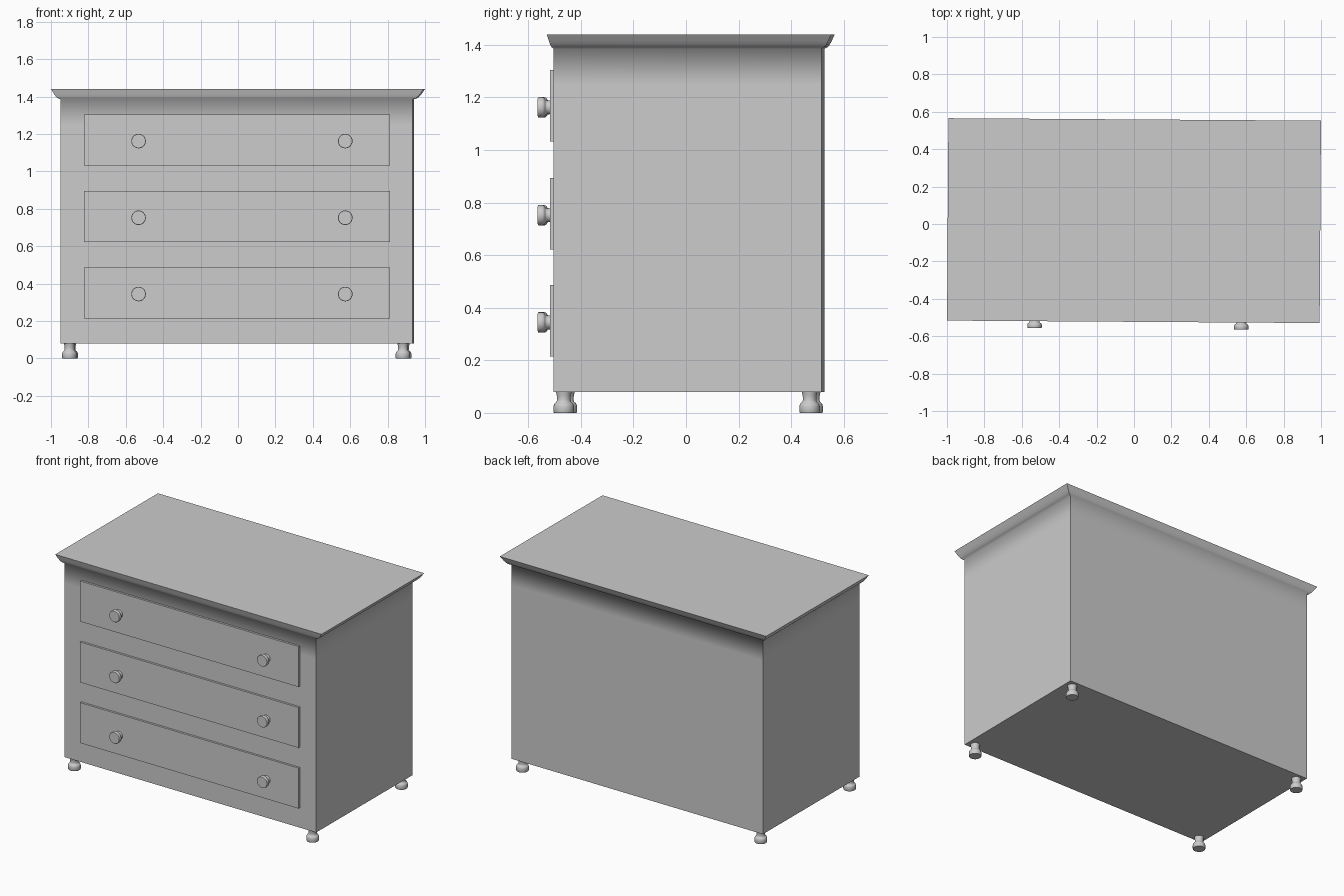
import bpy, bmesh, math
from mathutils import Matrix

if "Cube" in bpy.data.objects:
    bpy.data.objects.remove(bpy.data.objects["Cube"])

# The whole piece is turned very slightly about z
TURN = Matrix.Rotation(math.radians(-0.38), 4, 'Z')


def finish(name, bm):
    bmesh.ops.recalc_face_normals(bm, faces=bm.faces)
    bm.transform(TURN)
    mesh = bpy.data.meshes.new(name)
    bm.to_mesh(mesh)
    bm.free()
    obj = bpy.data.objects.new(name, mesh)
    bpy.context.collection.objects.link(obj)
    return obj


def box(name, x0, x1, y0, y1, z0, z1):
    bm = bmesh.new()
    bmesh.ops.create_cube(bm, size=1)
    bm.transform(Matrix.Translation(((x0 + x1) / 2, (y0 + y1) / 2, (z0 + z1) / 2))
                 @ Matrix.Diagonal((x1 - x0, y1 - y0, z1 - z0, 1)))
    return finish(name, bm)


def turned(name, profile, matrix, sides=24):
    """Lathe a (radius, height) profile and close both ends."""
    bm = bmesh.new()
    rings = [[bm.verts.new((r * math.cos(math.tau * i / sides),
                            r * math.sin(math.tau * i / sides), h))
              for i in range(sides)] for r, h in profile]
    for a, b in zip(rings, rings[1:]):
        for i in range(sides):
            j = (i + 1) % sides
            bm.faces.new((a[i], a[j], b[j], b[i]))
    bm.faces.new(rings[0])
    bm.faces.new(rings[-1])
    bm.transform(matrix)
    obj = finish(name, bm)
    bpy.context.view_layer.objects.active = obj
    obj.select_set(True)
    bpy.ops.object.shade_smooth_by_angle(angle=math.radians(50))
    obj.select_set(False)


# Case with flared cornice: rectangles stacked in z, blended from body to top
body = (-0.945, 0.937, -0.497, 0.521)
top = (-0.996, 0.996, -0.523, 0.559)
sections = [(0, 0.08), (0, 1.25), (0, 1.385), (0.3, 1.391), (0.5, 1.40),
            (0.72, 1.416), (1, 1.44)]
bm = bmesh.new()
rings = []
for t, z in sections:
    x0, x1, y0, y1 = (a + (b - a) * t for a, b in zip(body, top))
    rings.append([bm.verts.new((x, y, z))
                  for x, y in ((x0, y0), (x1, y0), (x1, y1), (x0, y1))])
for a, b in zip(rings, rings[1:]):
    for i in range(4):
        j = (i + 1) % 4
        bm.faces.new((a[i], a[j], b[j], b[i])).smooth = True
        bm.edges.get((a[i], b[i])).smooth = False
for ring in (rings[0], rings[-1]):
    for edge in bm.faces.new(ring).edges:
        edge.smooth = False
finish("case", bm)

# Turned profile shared by feet and knobs, wide end at height 0
profile = [(0.037, 0), (0.039, 0.004), (0.039, 0.024), (0.037, 0.032),
           (0.033, 0.038), (0.028, 0.041), (0.026, 0.048),
           (0.026, 0.062), (0.028, 0.072), (0.030, 0.082)]

# Feet
for side, x in (("left", -0.898), ("right", 0.885)):
    for end, y in (("front", -0.459), ("back", 0.476)):
        turned(f"{end}_{side}_foot", profile, Matrix.Translation((x, y, 0)))

# Drawer fronts and knobs
for n, z in enumerate((0.35, 0.758, 1.168), 1):
    box(f"drawer_{n}", -0.82, 0.816, -0.511, -0.48, z - 0.136, z + 0.136)
    for side, x in (("left", -0.528), ("right", 0.577)):
        turned(f"drawer_{n}_{side}_knob", [(r, h * 0.72) for r, h in profile],
               Matrix.Translation((x, -0.56, z - 0.006))
               @ Matrix.Rotation(math.radians(-90), 4, 'X'))
